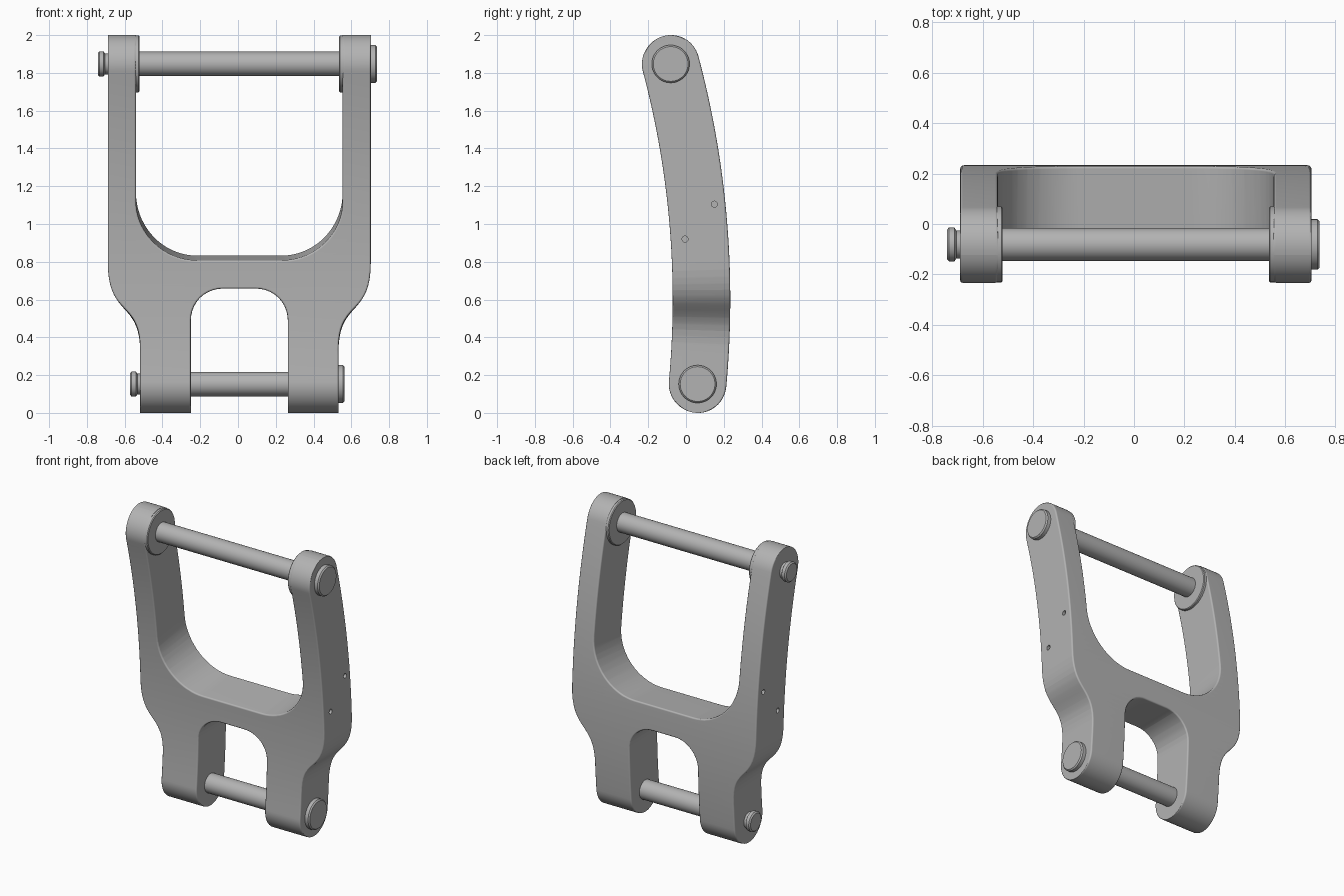
import bpy, bmesh
from math import sin, cos, pi, sqrt
from mathutils import Vector

cube = bpy.data.objects.get("Cube")
if cube:
    bpy.data.objects.remove(cube, do_unlink=True)

steel = bpy.data.materials.new("steel_grey")
steel.use_nodes = True
steel.diffuse_color = (0.45, 0.45, 0.45, 1)
steel.node_tree.nodes["Principled BSDF"].inputs["Base Color"].default_value = steel.diffuse_color

CX = 0.007                 # centre plane of the yoke
R, YC, ZC = 4.85, 0.082, 0.6   # bend radius, and where the bend is vertical
HALF = 0.1525              # half thickness and end radius
LOW, HIGH = 0.152, 1.8615  # pin positions along the unbent plate


def bent(x, t, z):
    """Place a point of the flat plate on the bent plate."""
    a = (z - ZC) / R
    return Vector((x + CX, YC - R + (R + t) * cos(a), ZC + (R + t) * sin(a)))


def finish(name, bm):
    bmesh.ops.recalc_face_normals(bm, faces=bm.faces)
    mesh = bpy.data.meshes.new(name)
    bm.to_mesh(mesh)
    bm.free()
    mesh.materials.append(steel)
    ob = bpy.data.objects.new(name, mesh)
    bpy.context.collection.objects.link(ob)
    return ob


def smooth(ob):
    bpy.ops.object.select_all(action='DESELECT')
    ob.select_set(True)
    bpy.context.view_layer.objects.active = ob
    bpy.ops.object.shade_smooth_by_angle(angle=pi / 5)


def lathe(bm, profile, y, z, steps=48):
    """Revolve (x, radius) points around an axis parallel to x."""
    rings = [[bm.verts.new((x, y + r * cos(2 * pi * i / steps), z + r * sin(2 * pi * i / steps)))
              for i in range(steps)] for x, r in profile]
    for a, b in zip(rings, rings[1:]):
        for i in range(steps):
            j = (i + 1) % steps
            bm.faces.new((a[i], a[j], b[j], b[i]))
    bm.faces.new(rings[0])
    bm.faces.new(rings[-1])


def arc(cx, cz, r, a0, a1, n):
    return [(cx + r * cos(a0 + (a1 - a0) * i / n), cz + r * sin(a0 + (a1 - a0) * i / n))
            for i in range(n + 1)]


def bezier(p, n):
    p = [Vector(q) for q in p]
    return [tuple(p[0] * (1 - u) ** 3 + p[1] * 3 * u * (1 - u) ** 2
                  + p[2] * 3 * u * u * (1 - u) + p[3] * u ** 3)
            for u in (i / n for i in range(n + 1))]


# Yoke outline: lower slot, leg, shoulder, arm, upper opening; then mirrored
bottom, top = LOW - HALF, HIGH + HALF
half = arc(0.087, 0.49, 0.17, pi / 2, 0, 10)
half += [(0.257, bottom), (0.525, bottom)]
half += bezier([(0.525, 0.33), (0.525, 0.6), (0.696, 0.5), (0.696, 0.8)], 18)
half += [(0.696, top), (0.547, top)]
half += arc(0.222, 1.145, 0.325, 0, -pi / 2, 18)
outline = half + [(-x, z) for x, z in reversed(half)]

# Flat plate with rounded rims
bm = bmesh.new()
front = bm.faces.new([bm.verts.new((x, -HALF, z)) for x, z in outline])
ext = bmesh.ops.extrude_face_region(bm, geom=[front], use_keep_orig=True)
for v in ext["geom"]:
    if isinstance(v, bmesh.types.BMVert):
        v.co.y = HALF
for v in bm.verts:
    if abs(v.co.x) < 0.56 and 0.7 < v.co.z < 1.3:
        v.co.z += 0.04 * v.co.y
bmesh.ops.recalc_face_normals(bm, faces=bm.faces)
rims = []
for e in bm.edges:
    a, b = (v.co for v in e.verts)
    at_end = abs(a.z - b.z) < 1e-5 and (a.z < 0.1 or a.z > 1.9)
    if abs(a.y - b.y) < 1e-5 and not at_end:
        rims.append(e)
bmesh.ops.bevel(bm, geom=rims, offset=0.01, segments=3, profile=0.5, affect='EDGES')

# Slice the plate, then bend it and round both ends
cuts = [LOW + (HIGH - LOW) * i / 48 for i in range(49)]
for k in range(1, 14):
    d = HALF * cos(k * pi / 28)
    cuts += [LOW - d, HIGH + d]
for z in cuts:
    bmesh.ops.bisect_plane(bm, geom=bm.verts[:] + bm.edges[:] + bm.faces[:], dist=1e-5,
                           plane_co=(0, 0, z), plane_no=(0, 0, 1))
for v in bm.verts:
    x, t, z = v.co
    d = max(LOW - z, z - HIGH, 0) / HALF
    v.co = bent(x, t * sqrt(max(0, 1 - d * d)), z)
bmesh.ops.remove_doubles(bm, verts=bm.verts, dist=1e-4)
bmesh.ops.dissolve_degenerate(bm, dist=1e-5, edges=bm.edges)
yoke = finish("yoke", bm)

# Small blind holes in both sides
bm = bmesh.new()
for side in (-1, 1):
    for y, z in ((0.15, 1.105), (-0.005, 0.92)):
        lathe(bm, [(CX + side * 0.66, 0.016), (CX + side * 0.75, 0.016)], y, z, 16)
drill = finish("hole_cutter", bm)
drill.hide_render = True
mod = yoke.modifiers.new("holes", 'BOOLEAN')
mod.operation, mod.object, mod.solver = 'DIFFERENCE', drill, 'EXACT'
bpy.context.view_layer.objects.active = yoke
bpy.ops.object.modifier_apply(modifier=mod.name)
bpy.data.objects.remove(drill, do_unlink=True)
smooth(yoke)
yoke.modifiers.new("normals", 'WEIGHTED_NORMAL').keep_sharp = True

# Washer faces on the inside of the arms
_, py, pz = bent(0, 0, HIGH)
for name, s in (("left_boss", 1), ("right_boss", -1)):
    bm = bmesh.new()
    lathe(bm, [(CX + s * 0.6, 0.15), (CX + s * 0.533, 0.15), (CX + s * 0.528, 0.145)], py, pz, 64)
    smooth(finish(name, bm))

# Pins: grooved tip on the right, wide head on the left
for name, pos, w in (("upper_pin", HIGH, 0.696), ("lower_pin", LOW, 0.525)):
    _, py, pz = bent(0, 0, pos)
    l, r = CX - w, CX + w
    bm = bmesh.new()
    lathe(bm, [(l - 0.053, 0.058), (l - 0.045, 0.067), (l - 0.023, 0.067), (l - 0.015, 0.055),
               (l + 0.01, 0.055), (l + 0.01, 0.065), (r - 0.01, 0.065), (r - 0.01, 0.1),
               (r + 0.024, 0.1), (r + 0.032, 0.092)], py, pz)
    smooth(finish(name, bm))
